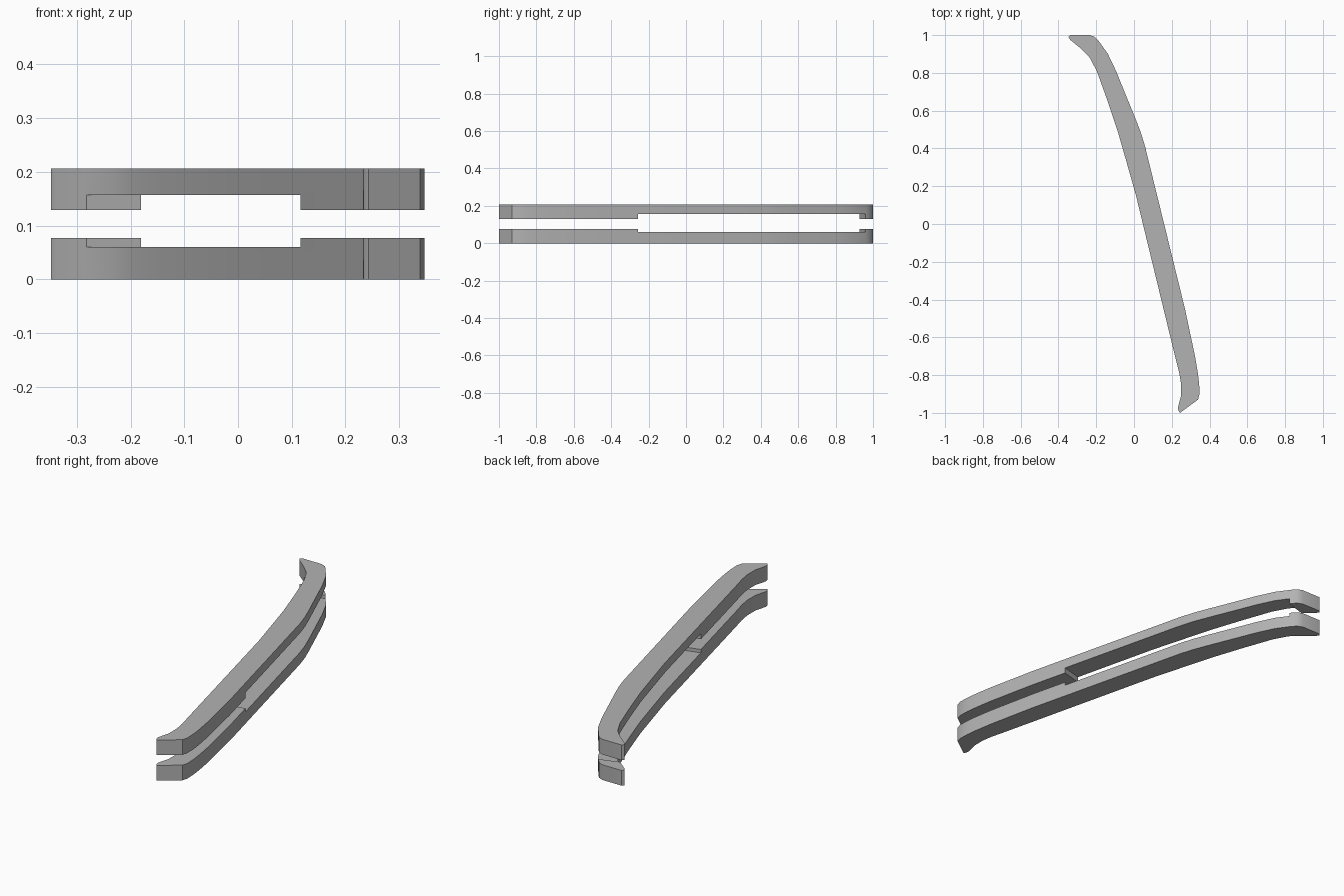
import bpy
import bmesh
import math

cube = bpy.data.objects.get("Cube")
if cube:
    bpy.data.objects.remove(cube, do_unlink=True)

grey = bpy.data.materials.new("plain grey")
grey.use_nodes = True
colour = (0.45, 0.45, 0.45, 1)
grey.diffuse_color = colour
grey.node_tree.nodes["Principled BSDF"].inputs["Base Color"].default_value = colour

# Plan outline of a bar: inner edge, near tip, outer edge, far tip
OUTLINE = [
    (-.348, .99), (-.338, .975), (-.285, .932), (-.237, .885), (-.197, .81),
    (-.143, .66), (-.085, .487), (-.04, .33), (.01, .153), (.222, -.72),
    (.24, -.79), (.249, -.845), (.249, -.91), (.233, -.97), (.235, -.988), (.243, -1),
    (.339, -.93), (.347, -.90), (.345, -.847), (.338, -.79), (.323, -.70),
    (.27, -.45), (.058, .413), (.036, .485), (.005, .565), (-.032, .655),
    (-.095, .81), (-.138, .90), (-.185, .966), (-.207, .99), (-.233, 1), (-.338, 1),
]
# Plan of the shallow recess, its ends square to the bar
RECESS = [(-.162, -.36), (.489, -.185), (.215, 1.081), (-.485, .866)]


def prism(name, plan, low, high):
    bm = bmesh.new()
    face = bm.faces.new([bm.verts.new((x, y, low)) for x, y in plan])
    extruded = bmesh.ops.extrude_face_region(bm, geom=[face])
    verts = [g for g in extruded["geom"] if isinstance(g, bmesh.types.BMVert)]
    bmesh.ops.translate(bm, vec=(0, 0, high - low), verts=verts)
    bmesh.ops.recalc_face_normals(bm, faces=bm.faces)
    mesh = bpy.data.meshes.new(name)
    bm.to_mesh(mesh)
    bm.free()
    mesh.materials.append(grey)
    obj = bpy.data.objects.new(name, mesh)
    bpy.context.collection.objects.link(obj)
    return obj


def recessed_bar(name, low, high, cut_low, cut_high):
    bar = prism(name, OUTLINE, low, high)
    cutter = prism(name + "_cutter", RECESS, cut_low, cut_high)
    cutter.hide_render = True
    cut = bar.modifiers.new("recess", "BOOLEAN")
    cut.operation = "DIFFERENCE"
    cut.solver = "EXACT"
    cut.object = cutter
    bpy.ops.object.select_all(action="DESELECT")
    bar.select_set(True)
    bpy.context.view_layer.objects.active = bar
    bpy.ops.object.modifier_apply(modifier=cut.name)
    bpy.data.objects.remove(cutter, do_unlink=True)
    bpy.ops.object.shade_smooth_by_angle(angle=math.radians(30))


# Two bars with the recesses facing each other
recessed_bar("lower_bar", 0, .077, .06, .1)
recessed_bar("upper_bar", .129, .206, .1, .157)
